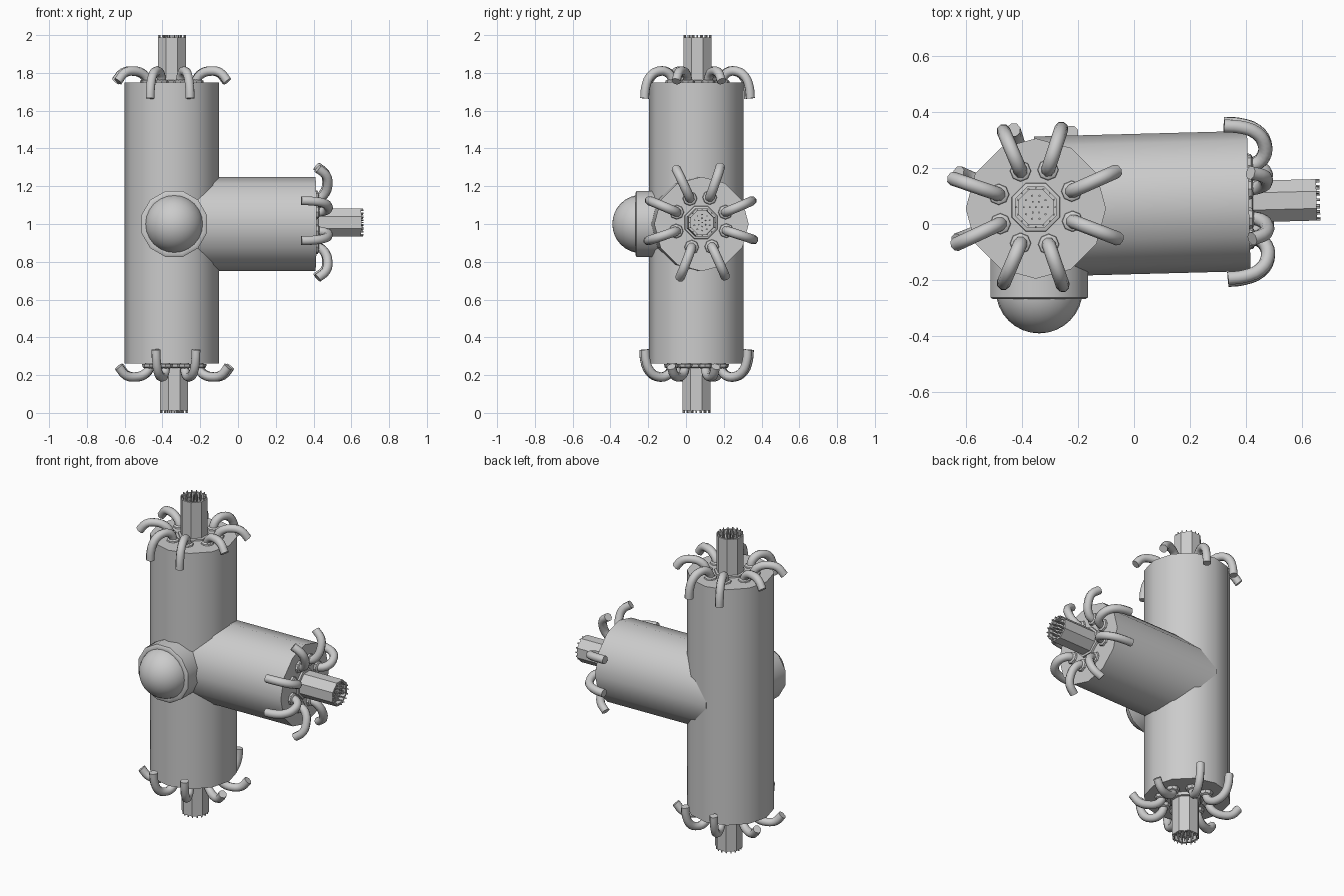
import bpy, bmesh
from math import sin, cos, pi, radians
from mathutils import Matrix, Vector

if "Cube" in bpy.data.objects:
    bpy.data.objects.remove(bpy.data.objects["Cube"])

def finish(name, bm, mat, angle=40):
    bmesh.ops.recalc_face_normals(bm, faces=bm.faces)
    me = bpy.data.meshes.new(name)
    bm.to_mesh(me)
    bm.free()
    ob = bpy.data.objects.new(name, me)
    bpy.context.collection.objects.link(ob)
    ob.matrix_world = mat
    smooth(ob, angle)
    return ob

def smooth(ob, angle):
    bpy.ops.object.select_all(action='DESELECT')
    ob.select_set(True)
    bpy.context.view_layer.objects.active = ob
    bpy.ops.object.shade_smooth_by_angle(angle=radians(angle))

def lathe(bm, profile, sides, centre=(0, 0), phase=0):
    """Closed stack of rings (radius, z) with flat caps at both ends."""
    rings = []
    for r, z in profile:
        rings.append([bm.verts.new((centre[0] + r * cos(2 * pi * i / sides + phase),
                                    centre[1] + r * sin(2 * pi * i / sides + phase), z))
                      for i in range(sides)])
    for a, b in zip(rings, rings[1:]):
        for i in range(sides):
            j = (i + 1) % sides
            bm.faces.new((a[i], a[j], b[j], b[i]))
    bm.faces.new(rings[0][::-1])
    bm.faces.new(rings[-1])

def turned(name, profile, sides, mat, phase=0):
    bm = bmesh.new()
    lathe(bm, profile, sides, phase=phase)
    return finish(name, bm, mat)

def place(x, y, z, turn=0, tilt=0):
    return (Matrix.Translation((x, y, z)) @ Matrix.Rotation(radians(tilt), 4, 'Z')
            @ Matrix.Rotation(radians(turn), 4, 'Y'))

# T-shaped body: upright and side arm of equal radius
turned("upright_tube", [(.25, .262), (.25, 1.75)], 12, place(-.35, .055, 0))
turned("side_arm", [(.25, 0), (.25, .76)], 12, place(-.35, .062, 1.0, 90, 1.5))

# Front port: bevelled collar and dome
port = Matrix.Translation((-.338, 0, 1.0)) @ Matrix.Rotation(radians(90), 4, 'X')
turned("front_collar", [(.18, 0), (.18, .262), (.17, .268), (.155, .268)], 12, port, pi / 12)
bm = bmesh.new()
bmesh.ops.create_uvsphere(bm, u_segments=24, v_segments=16, radius=.155)
finish("front_dome", bm, port @ Matrix.Translation((0, 0, .235)))

# Hook paths as (distance from axis, height above the end cap)
LONG = [(.14, -.02), (.142, .02), (.17, .053), (.22, .058), (.265, .03), (.29, -.03), (.295, -.085)]
SHORT = [(.14, -.02), (.142, .015), (.17, .046), (.225, .06), (.275, .05), (.315, .005)]
ANGLES = [24, 72, 113, 161, 205, 247, 289, 339]

def hooks(name, mat):
    cu = bpy.data.curves.new(name, 'CURVE')
    cu.dimensions = '3D'
    cu.bevel_depth = .025
    cu.bevel_resolution = 2
    cu.resolution_u = 3
    cu.use_fill_caps = True
    for a in ANGLES:
        a = radians(a)
        path = LONG if abs(sin(a)) > .7 else SHORT
        sp = cu.splines.new('BEZIER')
        sp.bezier_points.add(len(path) - 1)
        for p, (r, z) in zip(sp.bezier_points, path):
            p.co = (r * cos(a), r * sin(a), z)
            p.handle_left_type = p.handle_right_type = 'AUTO'
    ob = bpy.data.objects.new(name, cu)
    bpy.context.collection.objects.link(ob)
    ob.matrix_world = mat
    bpy.ops.object.select_all(action='DESELECT')
    ob.select_set(True)
    bpy.context.view_layer.objects.active = ob
    bpy.ops.object.convert(target='MESH')
    smooth(bpy.context.view_layer.objects.active, 50)

def fitted_end(name, mat):
    # Octagonal nozzle with recessed tip, standing in a low collar
    turned(name + "_nozzle", [(.08, -.02), (.08, .238), (.066, .238), (.066, .21)], 8, mat, pi / 8)
    turned(name + "_nozzle_collar", [(.095, -.01), (.092, .008), (.078, .012)], 8, mat, pi / 8)
    # Bristles in rings inside the nozzle and around its rim
    bm = bmesh.new()
    for count, radius in ((1, 0), (6, .022), (10, .043), (16, .07)):
        for i in range(count):
            a = 2 * pi * i / count
            lathe(bm, [(.004, .2), (.004, .25)], 5, (radius * cos(a), radius * sin(a)))
    finish(name + "_bristles", bm, mat)
    # Raised sockets at the hook roots
    bm = bmesh.new()
    for a in ANGLES:
        a = radians(a)
        lathe(bm, [(.04, -.01), (.036, .008), (.026, .014)], 8, (.14 * cos(a), .14 * sin(a)))
    finish(name + "_hook_sockets", bm, mat)
    hooks(name + "_hooks", mat)

fitted_end("top", place(-.35, .06, 1.75))
fitted_end("bottom", place(-.338, .055, .25, 180))
fitted_end("side", place(.413, .08, 1.008, 90, 1.5))
